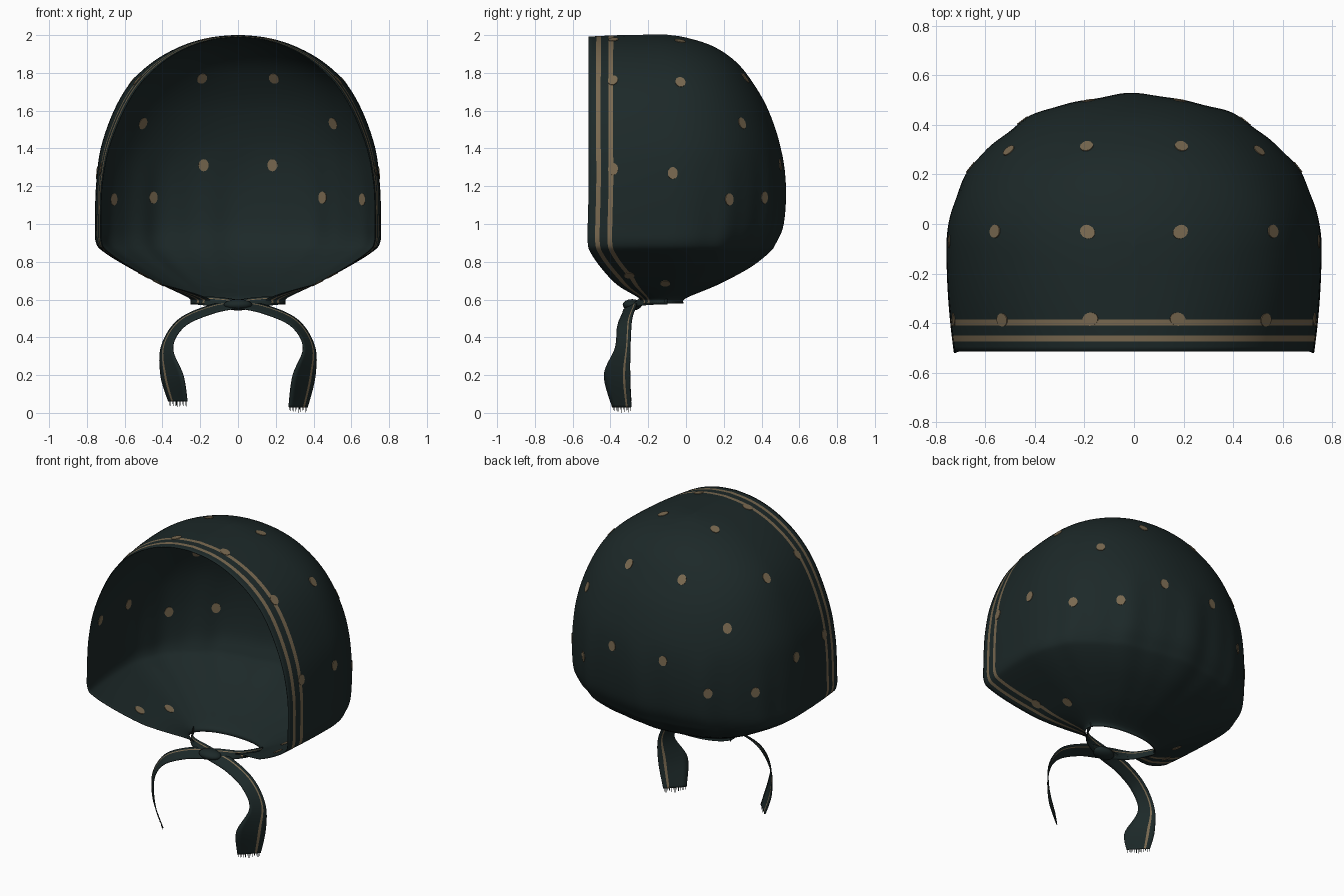
import bpy, bmesh, math, random
from mathutils import Vector, Matrix

if "Cube" in bpy.data.objects:
    bpy.data.objects.remove(bpy.data.objects["Cube"])

random.seed(3)


def material(name, col):
    m = bpy.data.materials.new(name)
    m.diffuse_color = (*col, 1)
    m.use_nodes = True
    m.node_tree.nodes["Principled BSDF"].inputs["Base Color"].default_value = m.diffuse_color
    return m


GREEN = material("dark green cloth", (0.0118, 0.0215, 0.0215))
TAN = material("tan print", (0.19, 0.14, 0.08))


def catmull(keys, sub):
    """Smooth rows through the key tuples."""
    out = []
    for i in range(len(keys) - 1):
        p = [keys[max(0, min(len(keys) - 1, i + k))] for k in (-1, 0, 1, 2)]
        for j in range(sub):
            t = j / sub
            out.append([0.5 * (2 * b + (c - a) * t + (2 * a - 5 * b + 4 * c - d) * t * t
                               + (3 * b - a - 3 * c + d) * t ** 3) for a, b, c, d in zip(*p)])
    return out + [list(keys[-1])]


def finish(name, bm):
    me = bpy.data.meshes.new(name)
    bm.to_mesh(me)
    bm.free()
    ob = bpy.data.objects.new(name, me)
    bpy.context.collection.objects.link(ob)
    for m in (GREEN, TAN):
        me.materials.append(m)
    for p in me.polygons:
        p.use_smooth = True
    return ob


def thicken(ob, thick, plain_lining=False):
    mod = ob.modifiers.new("cloth", 'SOLIDIFY')
    mod.thickness = thick
    mod.offset = 0
    if plain_lining:     # extra green slots for the inner layer
        ob.data.materials.append(GREEN)
        ob.data.materials.append(GREEN)
        mod.material_offset = 2


def sheet(rows, tan_cols):
    """Grid surface; faces in tan_cols get the print colour."""
    bm = bmesh.new()
    vs = [[bm.verts.new(p) for p in r] for r in rows]
    for a, b in zip(vs, vs[1:]):
        for c in range(len(a) - 1):
            f = bm.faces.new((a[c], a[c + 1], b[c + 1], b[c]))
            f.material_index = 1 if c in tan_cols else 0
    bmesh.ops.remove_doubles(bm, verts=bm.verts, dist=1e-5)
    bmesh.ops.dissolve_degenerate(bm, edges=bm.edges, dist=1e-6)
    bmesh.ops.recalc_face_normals(bm, faces=bm.faces)
    return bm


# Hood: horizontal U-shaped slices (z, half width, front y, back y, curve centre y)
KEYS = [(2.0, 0, -.515, -.10, -.20), (1.985, .15, -.515, 0, -.18), (1.94, .30, -.515, .14, -.15),
        (1.86, .445, -.515, .26, -.12), (1.75, .565, -.515, .35, -.10), (1.6, .655, -.515, .435, -.10),
        (1.4, .725, -.515, .50, -.10), (1.2, .75, -.515, .52, -.10), (1.0, .755, -.52, .505, -.10),
        (.9, .75, -.52, .465, -.10), (.85, .705, -.505, .43, -.10), (.77, .575, -.45, .33, -.10),
        (.68, .405, -.365, .165, -.11), (.61, .26, -.25, 0, -.13), (.58, .25, -.24, -.015, -.13)]
BORDER = [0, .02, .040, .064, .085, .105, .13]   # stripe edges measured from the rim
ARC = 96


def power(v, e):
    return math.copysign(abs(v) ** e, v)


def hood_row(z, w, yf, yb, yc):
    w = max(w, 0)
    span = yc - yf
    k = min(1, span / .3)
    ds = [d * k for d in BORDER]
    ds += [ds[-1] + (span - ds[-1]) * i / 6 for i in range(1, 6)]
    narrow = .04 + .05 * max(0, min(1, (z - 1.2) / .6))
    if z < .9:
        narrow *= max(0, (z - .7) / .2)
    if z < .68:       # neck closes in towards the ties
        narrow = .4 * min(1, (.68 - z) / .08)
    side = []
    for d in ds:
        f = ((span - d) / span) ** 2
        side.append(Vector((w * (1 - narrow * f), yf + d, z - .01 * f * max(0, z - 1))))
    # gathered folds around the lower back
    fade = max(0, 1 - ((z - .9) / (.5 if z > .9 else .32)) ** 2)
    back = []
    for i in range(ARC + 1):
        a = math.pi * i / ARC
        t = a - math.pi / 2
        g = 1 + fade * math.sin(a) * (.013 * math.cos(12 * t) + .006 * math.sin(23 * t + 1))
        back.append(Vector((w * power(math.cos(a), .94) * g,
                            yc + (yb - yc) * power(max(0, math.sin(a)), .94) * g, z)))
    return side + back + [Vector((-p.x, p.y, p.z)) for p in reversed(side)]


rows = [hood_row(*r) for r in catmull(KEYS, 5)]
last = len(rows[0]) - 2
bm = sheet(rows, {2, 5, last - 2, last - 5})
# make the printed side face outwards
if sum((f.calc_center_median() - Vector((0, -.1, 1.2))).dot(f.normal) for f in bm.faces) < 0:
    bmesh.ops.reverse_faces(bm, faces=bm.faces)
hood = finish("hood", bm)

# Printed dots, laid on the nearest point of the cloth and showing on both sides
DOTS = [(.19, -.03, 1.98), (.18, -.385, 1.99), (.52, -.385, 1.75), (.56, -.03, 1.75),
        (.19, .31, 1.77), (.5, .29, 1.53), (.18, .48, 1.31), (.75, -.07, 1.27),
        (.72, -.385, 1.29), (.43, .39, 1.14), (.65, .22, 1.13), (.42, -.11, .69), (.5, -.3, .73)]
bpy.context.view_layer.update()
bm = bmesh.new()
for d in DOTS:
    for s in (1, -1):
        ok, loc, nor, _ = hood.closest_point_on_mesh(Vector((d[0] * s, d[1], d[2])))
        turn = nor.to_track_quat('Z', 'Y').to_matrix().to_4x4()
        bmesh.ops.create_cone(bm, cap_ends=True, segments=14, radius1=.027, radius2=.027, depth=.0098,
                              matrix=Matrix.Translation(loc) @ turn @ Matrix.Diagonal((1, 1.2, 1, 1)))
for f in bm.faces:
    f.material_index = 1
dots = finish("printed_dots", bm)
for p in dots.data.polygons:
    p.use_smooth = False
thicken(hood, .004, plain_lining=True)

# Ties: centre point, width direction and width, crossing under the chin
TIE = [(-.25, -.10, .595, 0, 0, 1, .04), (-.17, -.225, .592, 0, .3, .9, .05),
       (0, -.285, .575, 0, .8, .5, .08), (.15, -.30, .545, 0, .8, .5, .09),
       (.30, -.325, .475, .3, .8, .4, .09), (.375, -.335, .35, .6, .8, .1, .10),
       (.35, -.365, .20, .65, .75, 0, .18), (.318, -.34, 0, .7, .7, 0, .14)]
ACROSS = [-.5, -.3, -.1, .1, .24, .33, .5]
for s, name, end in ((1, "right_tie", .03), (-1, "left_tie", .06)):
    keys = [list(k) for k in TIE]
    keys[-1][2] = end
    strip = []
    for x, y, z, a, b, c, w in catmull(keys, 8):
        n = Vector((a, b, c)).normalized() * w
        strip.append([Vector(((x + n.x * t) * s, y + n.y * t, z + n.z * t)) for t in ACROSS])
    thicken(finish(name, sheet(strip, {4})), .006)
    # loose threads at the cut end
    bm = bmesh.new()
    p, q = strip[-1][0], strip[-1][-1]
    for i in range(13):
        e = p.lerp(q, (i + .5) / 13)
        h = (q - p).normalized() * .002
        drop = Vector((0, 0, -.03 if i == 6 else -random.uniform(.012, .028)))
        bm.faces.new([bm.verts.new(v) for v in (e - h, e + h, e + h + drop, e - h + drop)])
    finish(name + "_fringe", bm)

# Knot where the ties cross
bm = bmesh.new()
bmesh.ops.create_uvsphere(bm, u_segments=20, v_segments=12, radius=1,
                          matrix=Matrix.Translation((0, -.285, .572)) @ Matrix.Diagonal((.075, .05, .03, 1)))
finish("tie_knot", bm)
